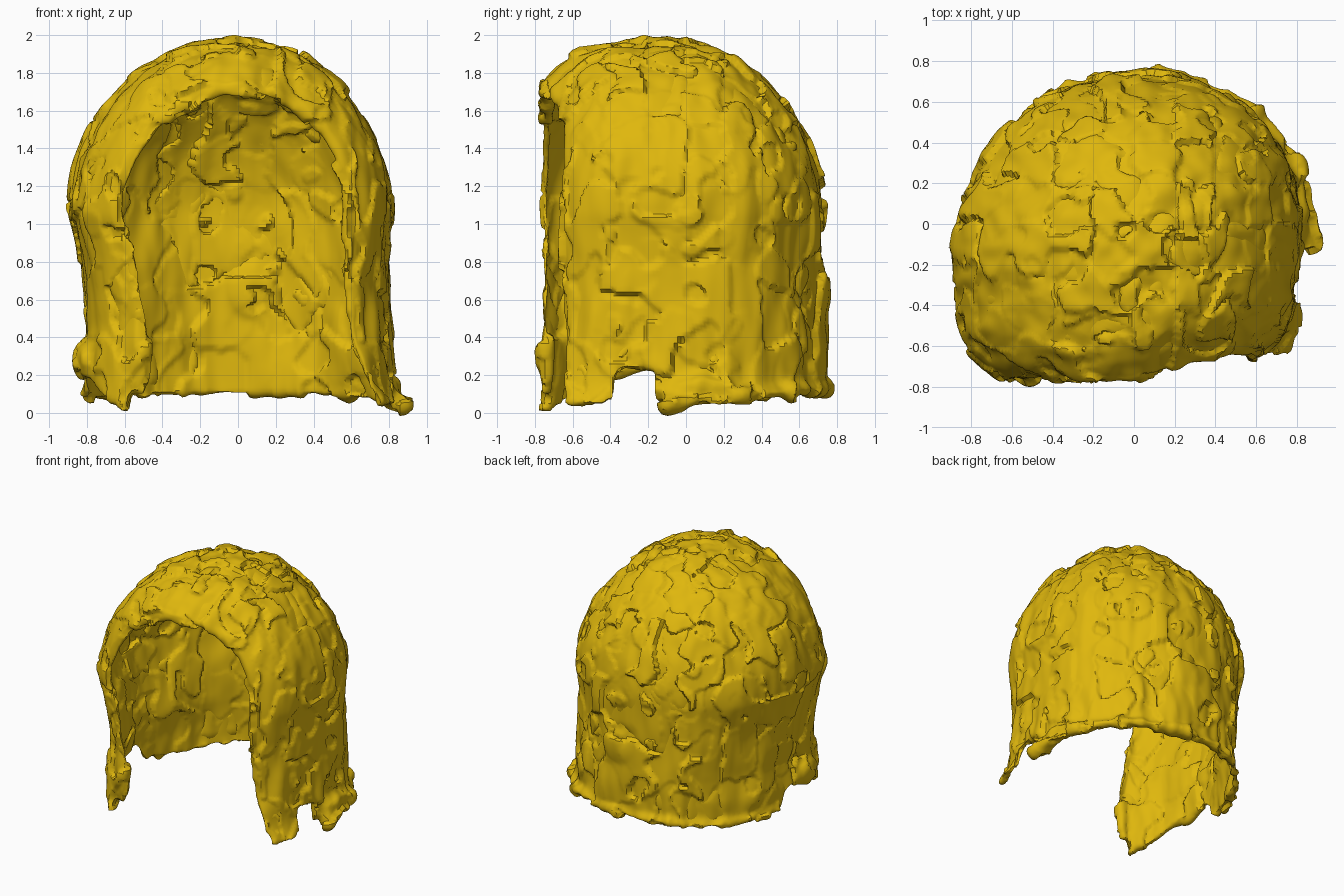
import bpy, bmesh, math, random
from mathutils import Vector, noise

if "Cube" in bpy.data.objects:
    bpy.data.objects.remove(bpy.data.objects["Cube"])

random.seed(4)
hair = bpy.data.materials.new("golden yellow hair")
hair.diffuse_color = (0.74, 0.475, 0.004, 1)
hair.use_nodes = True
hair.node_tree.nodes["Principled BSDF"].inputs["Base Color"].default_value = hair.diffuse_color


def lerp_table(t, table):
    """Piecewise linear lookup in a list of (key, value)."""
    if t <= table[0][0]:
        return table[0][1]
    for (a, va), (b, vb) in zip(table, table[1:]):
        if t <= b:
            return va + (vb - va) * (t - a) / (b - a)
    return table[-1][1]


# Half widths by height for the outer wall and the face opening
OUTER = {-1: [(0, .83), (.25, .85), (.45, .82), (.8, .86), (1.05, .915)],
         1: [(0, .87), (.2, .82), (.5, .80), (.8, .78), (1.05, .81)]}
OPEN = {-1: [(0, .57), (.2, .50), (.5, .49), (.8, .55), (1.05, .62)],
        1: [(0, .77), (.15, .70), (.4, .60), (.7, .58), (1.05, .60)]}
# Height of the lower edge from front to back, per side
HEM = {-1: [(-.78, .02), (-.62, .1), (-.45, .2), (-.14, .22), (-.05, .08), (.4, .06), (.75, .10)],
       1: [(-.66, .04), (-.38, .06), (-.36, .22), (-.15, .24), (-.13, .04), (.3, .06), (.75, .10)]}
# Front stations: depth, and blend from outer wall (0) to opening (1)
FRONT = [(-.775, 1), (-.785, .93), (-.775, .82), (-.74, .68), (-.69, .5), (-.63, .34),
         (-.56, .22), (-.48, .14), (-.42, .10), (-.38, .08), (-.355, .07), (-.3, .04),
         (-.22, .02), (-.155, .01), (-.125, 0)]
BACK_STEPS, WALL, DOME = 32, 24, 48
ZC = 1.05


def hull_point(u, y, f, k):
    """Point of the arch at index u on the station (y, f, k)."""
    if WALL <= u <= WALL + DOME:
        a = math.pi * (u - WALL) / DOME
        c, s = -math.cos(a), math.sin(a)
        side = -1 if c < 0 else 1
        w = lerp_table(ZC, OUTER[side]) * (1 - f) + lerp_table(ZC, OPEN[side]) * f
        x = c * w * k
        z = ZC + (.94 * (1 - f) + .65 * f) * k ** 1.2 * s
    else:
        side = -1 if u < WALL else 1
        t = u / WALL if side < 0 else (2 * WALL + DOME - u) / WALL
        z0 = lerp_table(y + (.1 if side > 0 and y < -.6 else 0), HEM[side])
        z0 += .02 * k * noise.noise(Vector((side * 7, y * 11, k * 9)))
        z = z0 + (ZC - z0) * t
        w = lerp_table(z, OUTER[side]) * (1 - f) + lerp_table(z, OPEN[side]) * f
        x = side * w * k
    # the right front edge sits further back; the back bulges to the right
    s = min(max((x + .02) / .45, 0), 1)
    y += .12 * s * s * (3 - 2 * s) * min(max((-.4 - y) / .3, 0), 1)
    x *= 1 + side * .06 * min(max((y + .1) / .4, 0), 1)
    return Vector((x, y, z))


def apply_modifier(obj, kind, **settings):
    mod = obj.modifiers.new(kind.lower(), kind)
    for key, value in settings.items():
        setattr(mod, key, value)
    bpy.context.view_layer.objects.active = obj
    bpy.ops.object.modifier_apply(modifier=mod.name)


def roughen(obj, amount, chunks=0):
    """Uneven, downward-running strands, with stepped chunks."""
    bm = bmesh.new()
    bm.from_mesh(obj.data)
    bm.normal_update()
    moves = []
    for v in bm.verts:
        p = v.co
        d = noise.noise(Vector((p.x * 4, p.y * 4, p.z * 2)))
        d += .6 * noise.noise(Vector((p.x * 11, p.y * 11, p.z * 4 + 5)))
        d *= amount * (1 + max(0, .5 - p.z))
        # chunk borders wander so that they do not look like a grid
        wob = noise.noise(p * 5) * .8
        d += chunks * (noise.cell(Vector((p.x * 5 + wob, p.y * 5 + wob, p.z * 2.6 + wob))) - .5)
        moves.append(v.normal * d)
    for v, m in zip(bm.verts, moves):
        v.co += m
    bm.to_mesh(obj.data)
    bm.free()


# Main hair shell: arches lofted from the face opening to the back
stations = [(y, f, 1) for y, f in FRONT]
for i in range(1, BACK_STEPS + 1):
    b = math.pi / 2 * i / BACK_STEPS
    k = 0 if i == BACK_STEPS else math.cos(b) ** .92
    stations.append((-.125 + .865 * math.sin(b) ** .95, 0, k))
count = 2 * WALL + DOME + 1
grid = [[hull_point(u, *s) for u in range(count)] for s in stations]
bm = bmesh.new()
rows = [[bm.verts.new(p) for p in row] for row in grid]
for r0, r1 in zip(rows, rows[1:]):
    for i in range(count - 1):
        bm.faces.new((r0[i], r0[i + 1], r1[i + 1], r1[i]))
bmesh.ops.remove_doubles(bm, verts=bm.verts, dist=.001)
bm.normal_update()
if max(bm.faces, key=lambda g: g.calc_center_median().z).normal.z < 0:
    bmesh.ops.reverse_faces(bm, faces=bm.faces)
mesh = bpy.data.meshes.new("hair")
bm.to_mesh(mesh)
bm.free()
shell = bpy.data.objects.new("hair", mesh)
bpy.context.collection.objects.link(shell)
apply_modifier(shell, 'SOLIDIFY', thickness=.06, offset=-1)
parts = [shell]


def roll(name, points, radius, jitter):
    """Uneven rounded strand along a path."""
    cu = bpy.data.curves.new(name, 'CURVE')
    cu.dimensions = '3D'
    cu.bevel_depth, cu.bevel_resolution, cu.use_fill_caps = radius, 2, True
    sp = cu.splines.new('POLY')
    sp.points.add(len(points) - 1)
    for q, p in zip(sp.points, points):
        q.co = (*p, 1)
        q.radius = 1 + random.uniform(-jitter, jitter)
    obj = bpy.data.objects.new(name, cu)
    bpy.context.collection.objects.link(obj)
    for o in bpy.context.selected_objects:
        o.select_set(False)
    obj.select_set(True)
    bpy.context.view_layer.objects.active = obj
    bpy.ops.object.convert(target='MESH')
    parts.append(bpy.context.object)


# Rolled rim around the face and curled hem around the back
roll("face_rim", [p + Vector((0, .028, 0)) for p in grid[0][2:-2]], .036, .15)
first = len(FRONT) - 1
hem = [grid[j][-1] for j in range(first, len(grid))]
hem += [grid[j][0] for j in range(len(grid) - 2, first + 1, -1)]
roll("curled_hem", [p * .99 + Vector((0, 0, .03)) for p in hem[::2]], .048, .35)


def tuft(name, loc, size, turn=0):
    """Flattened ball, turned about the vertical."""
    bpy.ops.mesh.primitive_ico_sphere_add(subdivisions=4, radius=1)
    obj = bpy.context.object
    obj.name = name
    c, s = math.cos(turn), math.sin(turn)
    for v in obj.data.vertices:
        p = Vector((v.co.x * size[0], v.co.y * size[1], v.co.z * size[2]))
        v.co = Vector((p.x * c - p.y * s, p.x * s + p.y * c, p.z)) + Vector(loc)
    parts.append(obj)


# Loose tufts that stand out from the lower shell
tuft("right_hem_tuft", (.83, .08, .14), (.06, .17, .08))
tuft("left_hem_tuft", (-.82, -.36, .28), (.055, .16, .1))
tuft("back_tuft", (.08, .70, .66), (.16, .06, .18))
tuft("back_right_lock", (.52, .55, .4), (.14, .05, .3), -.75)

# Fuse all locks into one continuous lumpy surface
for o in bpy.context.selected_objects:
    o.select_set(False)
for o in parts:
    o.select_set(True)
bpy.context.view_layer.objects.active = shell
bpy.ops.object.join()
apply_modifier(shell, 'REMESH', mode='VOXEL', voxel_size=.018)
apply_modifier(shell, 'SMOOTH', factor=.5, iterations=3)
roughen(shell, .025, .022)
apply_modifier(shell, 'SMOOTH', factor=.5, iterations=1)
shell.data.materials.clear()
shell.data.materials.append(hair)
for o in bpy.context.selected_objects:
    o.select_set(False)
shell.select_set(True)
bpy.ops.object.shade_smooth_by_angle(angle=math.radians(45))
